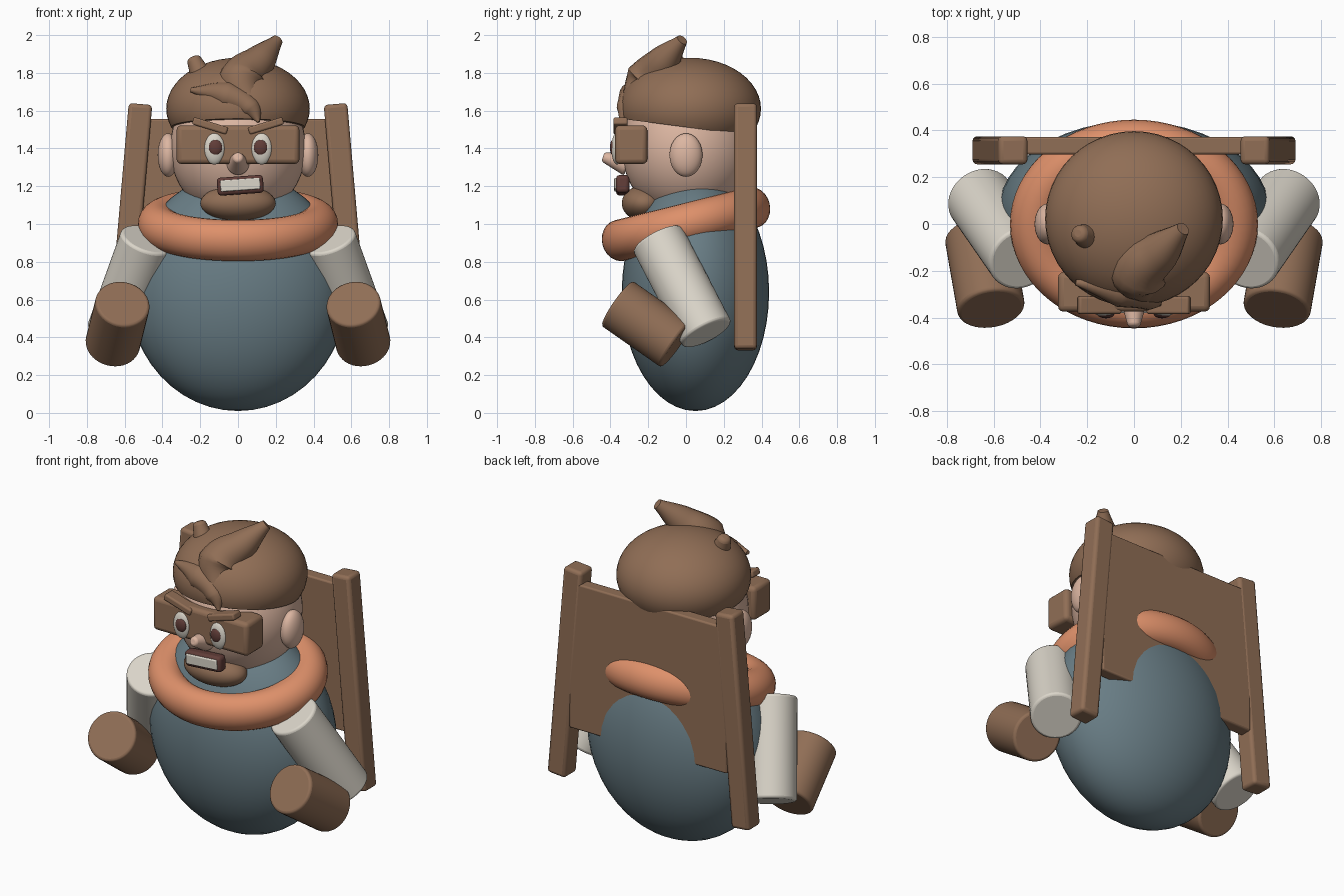
import bpy, bmesh, math
from mathutils import Vector, Matrix

cube = bpy.data.objects.get("Cube")
if cube:
    bpy.data.objects.remove(cube, do_unlink=True)


def material(name, rgb):
    m = bpy.data.materials.new(name)
    m.use_nodes = True
    m.diffuse_color = (*rgb, 1)
    m.node_tree.nodes["Principled BSDF"].inputs["Base Color"].default_value = (*rgb, 1)
    return m


BROWN = material("brown", (0.28, 0.156, 0.092))
ORANGE = material("orange", (0.73, 0.28, 0.145))
BLUE = material("slate_blue", (0.14, 0.205, 0.235))
SKIN = material("skin", (0.72, 0.47, 0.36))
CREAM = material("cream", (0.71, 0.67, 0.59))
MAROON = material("maroon", (0.12, 0.047, 0.04))


def finish(name, bm, mat, bevel=0):
    bmesh.ops.recalc_face_normals(bm, faces=bm.faces)
    mesh = bpy.data.meshes.new(name)
    bm.to_mesh(mesh)
    bm.free()
    mesh.materials.append(mat)
    ob = bpy.data.objects.new(name, mesh)
    bpy.context.collection.objects.link(ob)
    if bevel:
        mod = ob.modifiers.new("Bevel", "BEVEL")
        mod.width = bevel
        mod.segments = 3
        mod.limit_method = "ANGLE"
        mod.angle_limit = math.radians(50)
    bpy.ops.object.select_all(action="DESELECT")
    ob.select_set(True)
    bpy.context.view_layer.objects.active = ob
    bpy.ops.object.shade_smooth_by_angle(angle=math.radians(35))
    return ob


def ball(name, center, radii, mat, cut=None):
    """Ellipsoid; cut=(point, normal) removes the part behind the plane."""
    bm = bmesh.new()
    bmesh.ops.create_uvsphere(bm, u_segments=48, v_segments=24, radius=1)
    bmesh.ops.transform(bm, verts=bm.verts,
                        matrix=Matrix.Translation(center) @ Matrix.Diagonal((*radii, 1)))
    if cut:
        geom = bm.verts[:] + bm.edges[:] + bm.faces[:]
        bmesh.ops.bisect_plane(bm, geom=geom, plane_co=cut[0], plane_no=cut[1],
                               clear_inner=True)
        bmesh.ops.holes_fill(bm, edges=[e for e in bm.edges if e.is_boundary])
    return finish(name, bm, mat)


def box(name, center, size, mat, tilt=0, bevel=0.015):
    """Rounded box, tilted in degrees about the front-back axis."""
    bm = bmesh.new()
    bmesh.ops.create_cube(bm, size=1)
    mtx = (Matrix.Translation(center) @ Matrix.Rotation(math.radians(tilt), 4, "Y")
           @ Matrix.Diagonal((*size, 1)))
    bmesh.ops.transform(bm, verts=bm.verts, matrix=mtx)
    return finish(name, bm, mat, bevel)


def rod(name, a, b, r1, r2, mat, bevel=0.015):
    """Cylinder or cone between two points."""
    a, b = Vector(a), Vector(b)
    bm = bmesh.new()
    bmesh.ops.create_cone(bm, cap_ends=True, segments=40, radius1=r1, radius2=r2,
                          depth=(b - a).length)
    rot = (b - a).to_track_quat("Z", "Y").to_matrix().to_4x4()
    bmesh.ops.transform(bm, verts=bm.verts, matrix=Matrix.Translation((a + b) / 2) @ rot)
    return finish(name, bm, mat, bevel)


def lock(name, points, radii, mat, sides=20):
    """Curved lock of hair: spline tube with a radius at each point."""
    cu = bpy.data.curves.new(name, "CURVE")
    cu.dimensions = "3D"
    cu.bevel_depth = 1
    cu.bevel_resolution = 6
    cu.use_fill_caps = True
    cu.resolution_u = 8
    sp = cu.splines.new("BEZIER")
    sp.bezier_points.add(len(points) - 1)
    for bp, p, r in zip(sp.bezier_points, points, radii):
        bp.co = p
        bp.radius = r
        bp.handle_left_type = bp.handle_right_type = "AUTO"
    ob = bpy.data.objects.new(name, cu)
    bpy.context.collection.objects.link(ob)
    mesh = bpy.data.meshes.new_from_object(
        ob.evaluated_get(bpy.context.evaluated_depsgraph_get()))
    bpy.data.objects.remove(ob, do_unlink=True)
    bm = bmesh.new()
    bm.from_mesh(mesh)
    bpy.data.meshes.remove(mesh)
    return finish(name, bm, mat)


# Body and padded collar
ball("body", (0, 0.05, 0.64), (0.58, 0.39, 0.63), BLUE)

bm = bmesh.new()
R, r, NU, NV = 0.42, 0.11, 64, 24
grid = []
for i in range(NU):
    u = 2 * math.pi * i / NU
    ring = []
    for j in range(NV):
        v = 2 * math.pi * j / NV
        d = R + r * math.cos(v)
        ring.append(bm.verts.new((d * math.cos(u), 0.86 * d * math.sin(u), r * math.sin(v))))
    grid.append(ring)
for i in range(NU):
    for j in range(NV):
        k, l = (i + 1) % NU, (j + 1) % NV
        bm.faces.new((grid[i][j], grid[k][j], grid[k][l], grid[i][l]))
bmesh.ops.transform(bm, verts=bm.verts, matrix=Matrix.Translation((0, 0, 1))
                    @ Matrix.Rotation(math.radians(14), 4, "X"))
finish("collar", bm, ORANGE)

# Head
ball("head", (0, 0.01, 1.4), (0.36, 0.35, 0.38), SKIN)
ball("beard", (0, -0.22, 1.11), (0.2, 0.12, 0.095), BROWN)
rod("nose", (0, -0.31, 1.315), (0, -0.44, 1.355), 0.062, 0.025, SKIN, 0.012)

# Hair cap with its forelock, fringe and small tuft
ball("hair", (0, 0.022, 1.61), (0.38, 0.375, 0.27), BROWN,
     cut=(Vector((0, 0.02, 1.51)), Vector((0, 0.13, 1)).normalized()))
lock("forelock", [(0.21, -0.02, 1.975), (0.12, -0.11, 1.87), (0.02, -0.2, 1.75),
                  (0.06, -0.29, 1.63)], [0.03, 0.085, 0.13, 0.06], BROWN)
lock("fringe", [(-0.25, -0.25, 1.71), (-0.06, -0.28, 1.68), (0.07, -0.315, 1.61),
                (0.11, -0.345, 1.54)], [0.012, 0.075, 0.055, 0.008], BROWN)
rod("tuft", (-0.18, -0.06, 1.75), (-0.24, -0.04, 1.885), 0.065, 0.035, BROWN, 0.02)

# Face
box("eye_mask", (0, -0.29, 1.42), (0.65, 0.17, 0.205), BROWN, bevel=0.025)
box("mouth", (0.012, -0.335, 1.205), (0.245, 0.07, 0.095), MAROON, -4, 0.02)
box("teeth", (0.012, -0.36, 1.208), (0.21, 0.04, 0.06), CREAM, -4, 0.006)

# Mirrored parts: eyes, brows, ears, arms, posts
for side, s in (("left", 1), ("right", -1)):
    ball(side + "_eye", (s * 0.125, -0.365, 1.4), (0.056, 0.03, 0.085), CREAM)
    ball(side + "_pupil", (s * 0.12, -0.385, 1.405), (0.036, 0.018, 0.042), MAROON)
    box(side + "_brow", (s * 0.148, -0.347, 1.52), (0.19, 0.075, 0.04), BROWN, -s * 17, 0.01)
    ball(side + "_ear", (s * 0.37, 0, 1.365), (0.055, 0.087, 0.115), SKIN)
    rod(side + "_upper_arm", (s * 0.48, -0.15, 0.92), (s * 0.66, 0.11, 0.42),
        0.145, 0.145, CREAM)
    rod(side + "_forearm", (s * 0.665, -0.05, 0.36), (s * 0.61, -0.365, 0.58),
        0.145, 0.145, BROWN)
    box(side + "_post", (s * 0.573, 0.315, 0.985), (0.125, 0.12, 1.305), BROWN, -s * 5, 0.02)

# Back panel
box("back_panel", (0, 0.335, 1.105), (1.08, 0.075, 0.9), BROWN, bevel=0.01)
